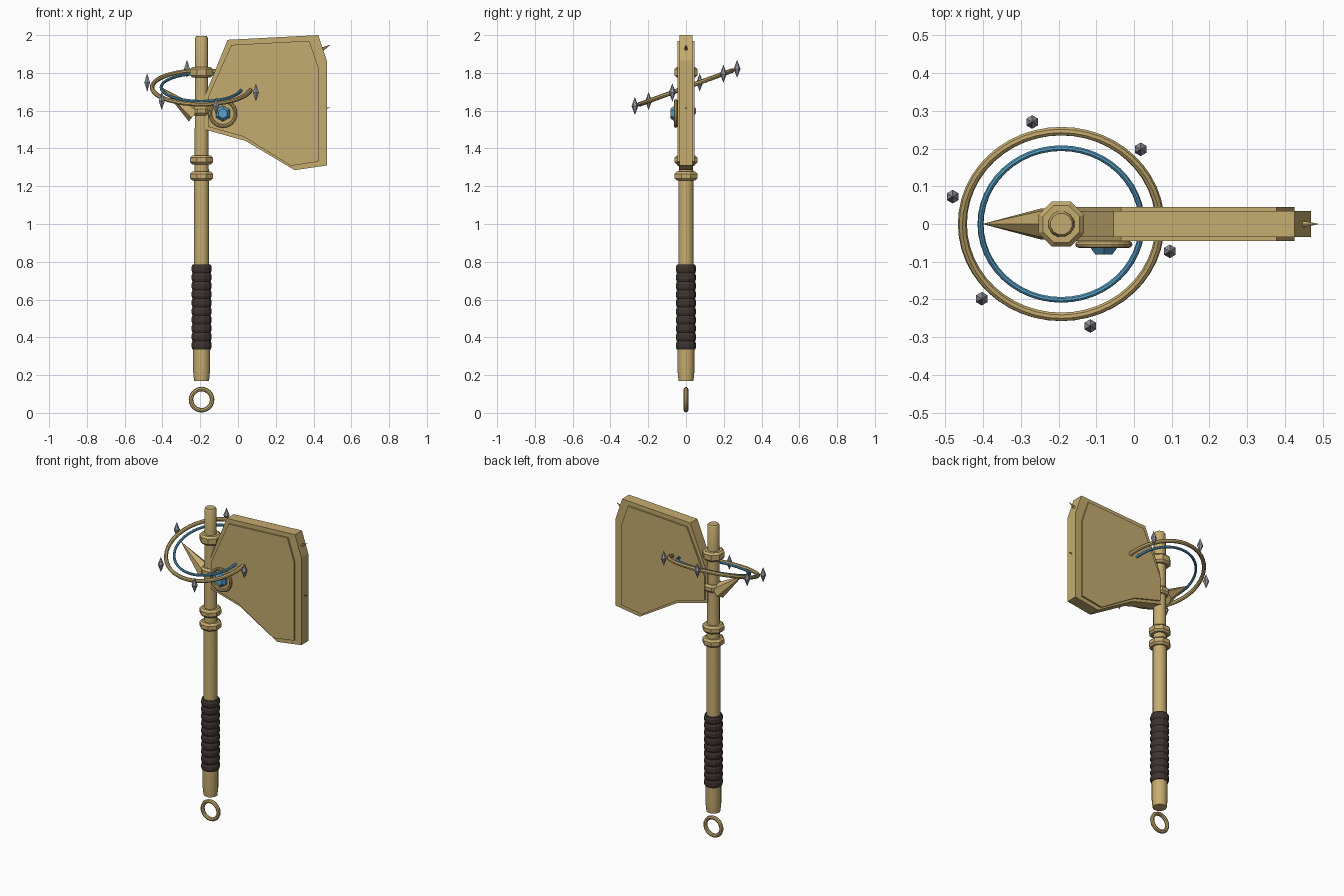
import bpy, bmesh
from math import sin, cos, pi, radians
from mathutils import Vector, Matrix

if "Cube" in bpy.data.objects:
    bpy.data.objects.remove(bpy.data.objects["Cube"])

AX = -0.193            # shaft axis x
HALO = Vector((AX, 0, 1.723))
TILT = Matrix.Rotation(radians(20), 4, 'X')


def material(name, rgb):
    m = bpy.data.materials.new(name)
    m.diffuse_color = (*rgb, 1)
    m.use_nodes = True
    m.node_tree.nodes["Principled BSDF"].inputs["Base Color"].default_value = m.diffuse_color
    return m


BRASS = material("brass", (0.56, 0.41, 0.16))
LEATHER = material("leather", (0.05, 0.035, 0.03))
BLUE = material("blue_glow", (0.10, 0.36, 0.58))
STEEL = material("steel", (0.32, 0.32, 0.36))


def finish(name, bm, mat, matrix=Matrix(), smooth=None):
    bmesh.ops.recalc_face_normals(bm, faces=bm.faces)
    me = bpy.data.meshes.new(name)
    bm.to_mesh(me)
    bm.free()
    me.materials.append(mat)
    ob = bpy.data.objects.new(name, me)
    ob.matrix_world = matrix
    bpy.context.collection.objects.link(ob)
    if smooth:
        bpy.ops.object.select_all(action='DESELECT')
        ob.select_set(True)
        bpy.context.view_layer.objects.active = ob
        bpy.ops.object.shade_smooth_by_angle(angle=radians(smooth))
    return ob


def lathe(name, profile, sides, mat, matrix, smooth=None):
    """Turn (radius, height) points about local z and cap the ends."""
    bm = bmesh.new()
    rings = [[bm.verts.new((r * cos(a), r * sin(a), z))
              for a in ((i + 0.5) * 2 * pi / sides for i in range(sides))]
             for r, z in profile]
    for lo, hi in zip(rings, rings[1:]):
        for i in range(sides):
            j = (i + 1) % sides
            bm.faces.new((lo[i], lo[j], hi[j], hi[i]))
    bm.faces.new(rings[0])
    bm.faces.new(rings[-1])
    return finish(name, bm, mat, matrix, smooth)


def torus(name, major, minor, segs, sides, mat, matrix):
    bm = bmesh.new()
    rings = []
    for i in range(segs):
        a = 2 * pi * i / segs
        rings.append([])
        for k in range(sides):
            b = 2 * pi * k / sides
            r = major + minor * cos(b)
            rings[-1].append(bm.verts.new((r * cos(a), r * sin(a), minor * sin(b))))
    for i in range(segs):
        p, q = rings[i], rings[(i + 1) % segs]
        for k in range(sides):
            m = (k + 1) % sides
            bm.faces.new((p[k], q[k], q[m], p[m]))
    return finish(name, bm, mat, matrix)


def slab(name, outline, y0, y1, mat):
    """Extrude an (x, z) outline from y0 to y1."""
    bm = bmesh.new()
    face = bm.faces.new([bm.verts.new((x, y0, z)) for x, z in outline])
    ext = bmesh.ops.extrude_face_region(bm, geom=[face])
    bmesh.ops.translate(bm, vec=(0, y1 - y0, 0),
                        verts=[v for v in ext['geom'] if isinstance(v, bmesh.types.BMVert)])
    return finish(name, bm, mat)


def spike(name, base, tip, radius, sides, mat):
    base, tip = Vector(base), Vector(tip)
    d = tip - base
    bm = bmesh.new()
    bmesh.ops.create_cone(bm, cap_ends=True, segments=sides, radius1=radius, radius2=0,
                          depth=d.length)
    rot = d.to_track_quat('Z', 'Y').to_matrix().to_4x4()
    return finish(name, bm, mat, Matrix.Translation((base + tip) / 2) @ rot)


axis = Matrix.Translation((AX, 0, 0))

# Shaft and pommel
lathe("shaft", [(0.041, 0.70), (0.041, 1.25), (0.038, 1.33), (0.036, 1.80),
                (0.035, 1.985), (0.029, 1.995)], 12, BRASS, axis, 31)
lathe("pommel", [(0.041, 0.17), (0.046, 0.22), (0.046, 0.35)], 12, BRASS, axis, 31)
torus("pommel_ring", 0.056, 0.012, 24, 8, BRASS,
      Matrix.Translation((AX, 0, 0.07)) @ Matrix.Rotation(pi / 2, 4, 'X'))

# Ribbed leather grip
ribs = 10
grip = []
for i in range(ribs):
    z, h = 0.335 + 0.045 * i, 0.045
    grip += [(0.050, z), (0.055, z + h * 0.3), (0.055, z + h * 0.7)]
lathe("grip", grip + [(0.050, 0.785)], 12, LEATHER, axis)

# Collars around the shaft
for i, (z0, z1, r) in enumerate([(1.23, 1.278, 0.065), (1.315, 1.363, 0.065),
                                 (1.575, 1.622, 0.057), (1.775, 1.832, 0.065)]):
    c = 0.012
    lathe(f"collar_{i + 1}", [(r - c, z0), (r, z0 + c), (r, z1 - c), (r - c, z1)],
          8, BRASS, axis)

# Broad blade with a raised plate on each face
slab("blade_core", [(-0.055, 1.975), (0.425, 2.0), (0.47, 1.865), (0.47, 1.31),
                    (0.30, 1.285), (0.04, 1.44), (-0.175, 1.50), (-0.175, 1.68)],
     -0.035, 0.035, BRASS)
plate = [(-0.035, 1.948), (0.378, 1.97), (0.425, 1.83), (0.425, 1.33),
         (0.28, 1.308), (0.03, 1.462), (-0.16, 1.515), (-0.16, 1.67)]
slab("blade_plate_front", plate, -0.045, -0.034, BRASS)
slab("blade_plate_back", plate, 0.034, 0.045, BRASS)

# Spikes on the cutting edge and the back
spike("edge_spike_top", (0.43, 0, 1.917), (0.492, 0, 1.95), 0.013, 6, BRASS)
spike("edge_spike_middle", (0.43, 0, 1.61), (0.49, 0, 1.616), 0.013, 6, BRASS)
spike("back_spike", (-0.23, 0, 1.58), (-0.402, 0, 1.722), 0.048, 6, BRASS)

# Tilted halo rings with crystals around them
halo = Matrix.Translation(HALO) @ TILT
torus("halo_outer", 0.262, 0.012, 48, 8, BRASS, halo)
torus("halo_inner", 0.214, 0.008, 48, 8, BLUE, halo)
for i in range(6):
    a = radians(-15 + 60 * i)
    p = halo @ Vector((0.298 * cos(a), 0.298 * sin(a), 0))
    lathe(f"crystal_{i + 1}", [(0.0005, -0.047), (0.018, 0), (0.0005, 0.047)], 6, STEEL,
          Matrix.Translation(p))

# Gem in its round setting on the front face
gem = Matrix.Translation((-0.08, 0, 1.585)) @ Matrix.Rotation(pi / 2, 4, 'X')
torus("gem_bezel", 0.067, 0.009, 24, 8, BRASS, gem @ Matrix.Translation((0, 0, 0.054)))
lathe("gem_setting", [(0.062, 0.035), (0.062, 0.05)], 24, BRASS, gem)
lathe("gem", [(0.042, 0.045), (0.042, 0.062), (0.026, 0.081)], 6, BLUE, gem)
